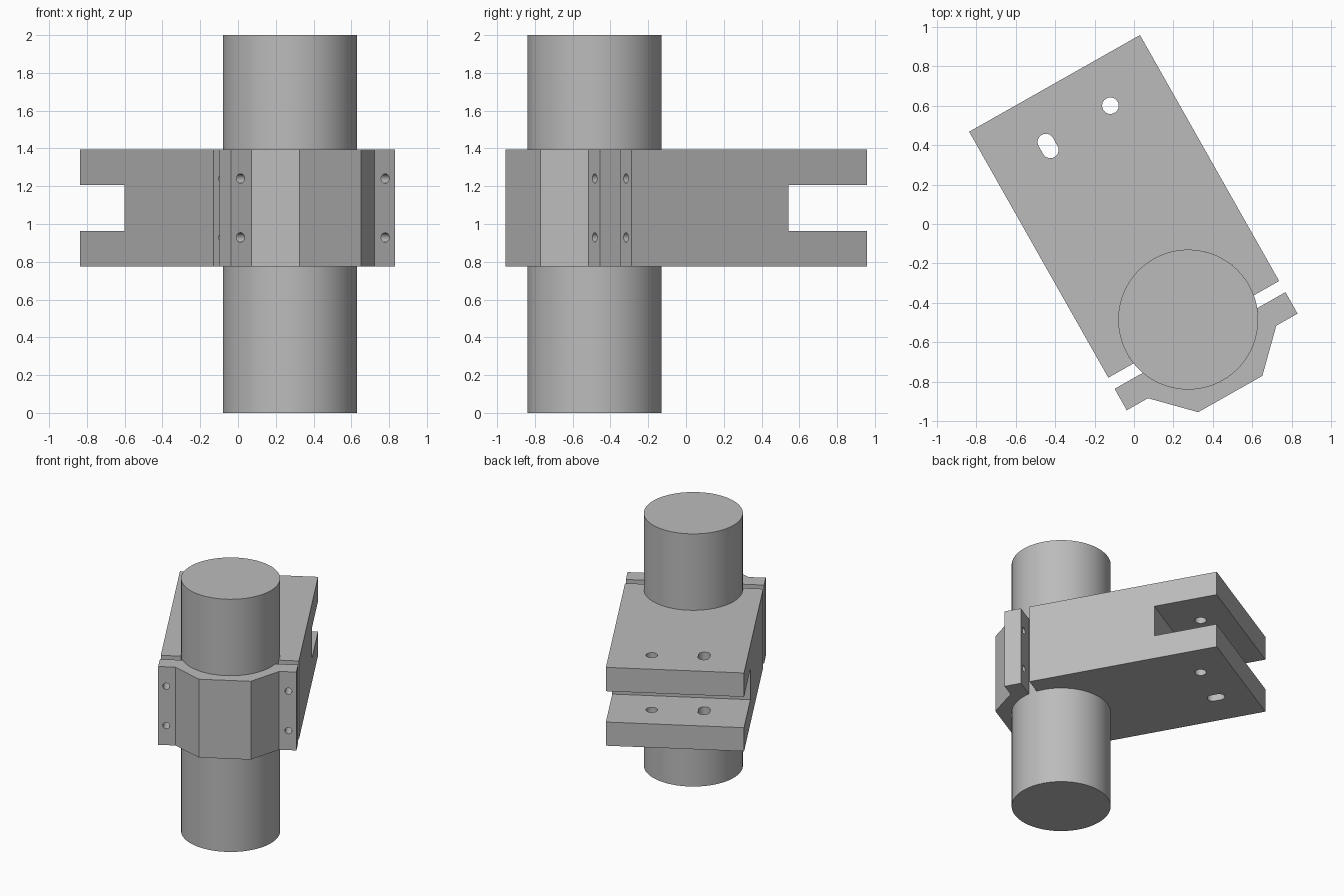
import bpy, bmesh
from math import cos, sin, pi, radians, asin
from mathutils import Matrix, Vector

if "Cube" in bpy.data.objects:
    bpy.data.objects.remove(bpy.data.objects["Cube"], do_unlink=True)

# Everything is built around the shaft axis, then turned and moved into place
PLACE = Matrix.Translation((0.275, -0.485, 0)) @ Matrix.Rotation(radians(29.5), 4, 'Z')
R = 0.355
LOW, HIGH = 0.775, 1.395
HALF = 0.498

metal = bpy.data.materials.new("grey_metal")
metal.use_nodes = True
GREY = (0.5, 0.5, 0.5, 1)
metal.diffuse_color = GREY
metal.node_tree.nodes["Principled BSDF"].inputs["Base Color"].default_value = GREY


def prism(name, outline, z0, z1):
    """Extrude a flat outline from z0 to z1."""
    bm = bmesh.new()
    face = bm.faces.new([bm.verts.new((x, y, z0)) for x, y in outline])
    out = bmesh.ops.extrude_face_region(bm, geom=[face])
    top = [v for v in out["geom"] if isinstance(v, bmesh.types.BMVert)]
    bmesh.ops.translate(bm, verts=top, vec=(0, 0, z1 - z0))
    bmesh.ops.recalc_face_normals(bm, faces=bm.faces)
    mesh = bpy.data.meshes.new(name)
    bm.to_mesh(mesh)
    bm.free()
    mesh.materials.append(metal)
    ob = bpy.data.objects.new(name, mesh)
    bpy.context.collection.objects.link(ob)
    return ob


def arc(r, a0, a1, n, cx=0, cy=0):
    steps = [a0 + (a1 - a0) * i / n for i in range(n + 1)]
    return [(cx + r * cos(a), cy + r * sin(a)) for a in steps]


def cut(ob, cutter):
    mod = ob.modifiers.new("cut", 'BOOLEAN')
    mod.operation = 'DIFFERENCE'
    mod.solver = 'EXACT'
    mod.object = cutter
    bpy.context.view_layer.objects.active = ob
    bpy.ops.object.modifier_apply(modifier=mod.name)
    bpy.data.objects.remove(cutter, do_unlink=True)


def pin_outline(x, y, stretch=0.0):
    r = 0.042
    return (arc(r, 0, pi, 16, x, y + stretch) + arc(r, pi, 2 * pi, 16, x, y - stretch))[:-1 if stretch else None]


def drill(ob, x, z, y0, y1):
    """Screw hole running along the block's length."""
    c = prism("drill", arc(0.025, 0, 2 * pi * 23 / 24, 23), y0, y1)
    c.data.transform(Matrix.Translation((x, 0, z)) @ Matrix.Rotation(radians(-90), 4, 'X'))
    cut(ob, c)


# Shaft
shaft = prism("shaft", arc(R, 0, 2 * pi * 127 / 128, 127), 0, 2)

# Block with half bore, fork slot and pin holes
front = -0.057
tilt = asin(-front / R)
body = prism("clamp_block", [(HALF, front), (HALF, 1.377), (-HALF, 1.377), (-HALF, front)]
             + arc(R, pi + tilt, -tilt, 64), LOW, HIGH)
cut(body, prism("slot", [(-1, 0.9), (1, 0.9), (1, 2), (-1, 2)], 0.962, 1.206))
cut(body, prism("pin", arc(0.042, 0, 2 * pi * 31 / 32, 31, 0.191, 1.139), 0.5, 1.7))
cut(body, prism("pin", pin_outline(-0.185, 1.117, 0.023), 0.5, 1.7))

# Faceted cap with flanges and half bore
back = -0.122
tilt = asin(-back / R)
left_half = [(-HALF, back), (-HALF, -0.247), (-0.374, -0.247), (-0.187, -0.434)]
right_half = [(-x, y) for x, y in reversed(left_half)]
cap = prism("clamp_cap", left_half + right_half + arc(R, -tilt, tilt - pi, 64), LOW, HIGH)

# Screw holes through the cap and into the block
for x in (-0.44, 0.44):
    for z in (0.929, 1.241):
        drill(cap, x, z, -0.6, 0)
        drill(body, x, z, -0.3, 0.2)

for ob in (shaft, body, cap):
    ob.data.transform(PLACE)
    bpy.ops.object.select_all(action='DESELECT')
    ob.select_set(True)
    bpy.context.view_layer.objects.active = ob
    bpy.ops.object.shade_smooth_by_angle(angle=radians(30))
